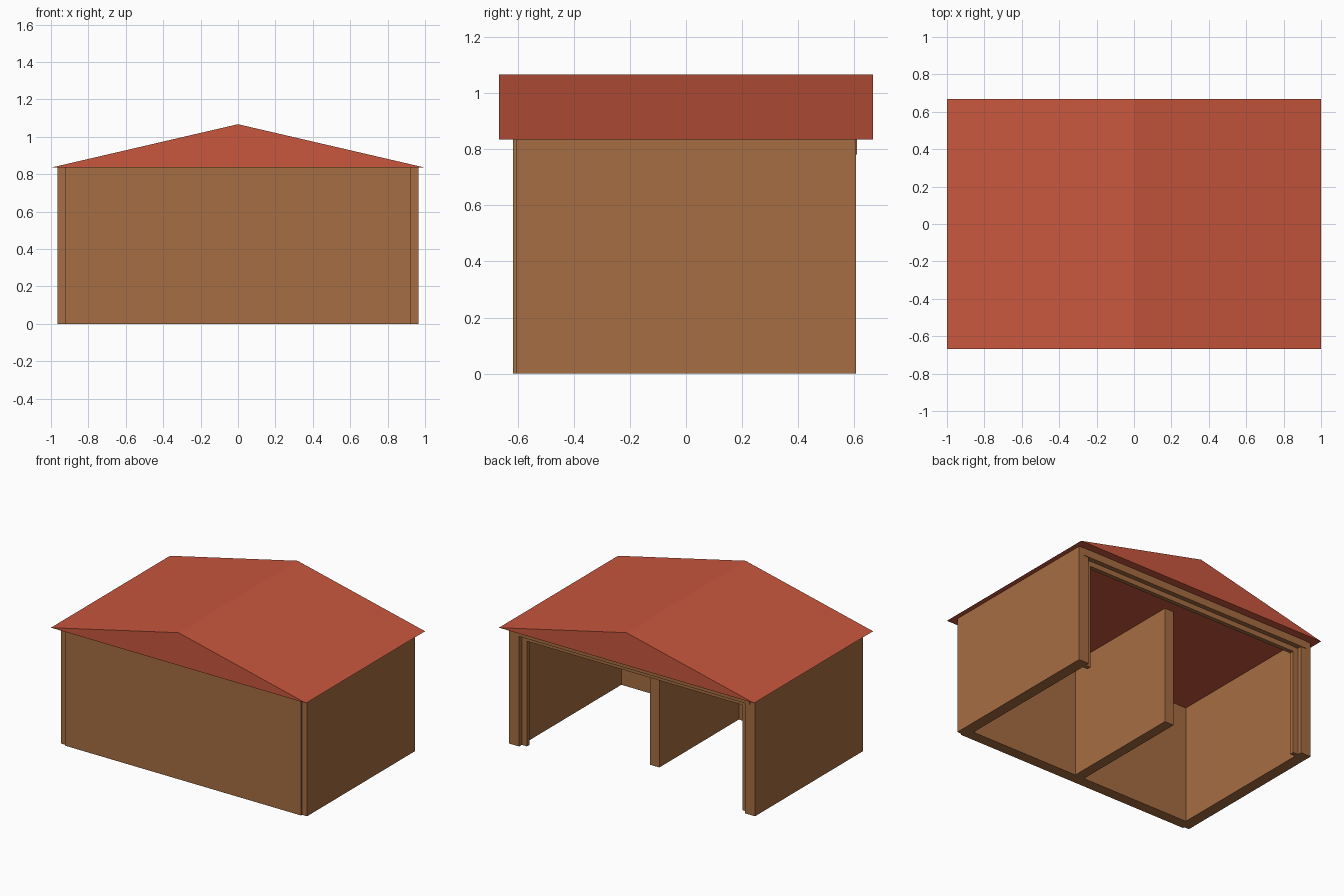
import bpy
import bmesh

if "Cube" in bpy.data.objects:
    bpy.data.objects.remove(bpy.data.objects["Cube"])


def material(name, color):
    m = bpy.data.materials.new(name)
    m.diffuse_color = (*color, 1)
    m.use_nodes = True
    m.node_tree.nodes["Principled BSDF"].inputs["Base Color"].default_value = m.diffuse_color
    return m


WOOD = material("brown wood", (0.381, 0.153, 0.054))
TILE = material("red roof", (0.578, 0.095, 0.047))
EAVE = 0.835   # underside of the roof
RIDGE = 1.067


def new_object(name, bm, mat):
    bmesh.ops.recalc_face_normals(bm, faces=bm.faces)
    mesh = bpy.data.meshes.new(name)
    bm.to_mesh(mesh)
    bm.free()
    mesh.materials.append(mat)
    ob = bpy.data.objects.new(name, mesh)
    bpy.context.collection.objects.link(ob)
    return ob


def box(name, x, y, z, mat=WOOD):
    """Box from (min, max) ranges on each axis."""
    bm = bmesh.new()
    bmesh.ops.create_cube(bm, size=1)
    for v in bm.verts:
        v.co = [r[0] if c < 0 else r[1] for c, r in zip(v.co, (x, y, z))]
    return new_object(name, bm, mat)


# Solid gable roof: triangular profile extruded along y
bm = bmesh.new()
profile = [(-1, EAVE), (1, EAVE), (0, RIDGE)]
gable = bm.faces.new([bm.verts.new((x, -0.667, z)) for x, z in profile])
ext = bmesh.ops.extrude_face_region(bm, geom=[gable], use_keep_orig=True)
moved = [g for g in ext["geom"] if isinstance(g, bmesh.types.BMVert)]
bmesh.ops.translate(bm, verts=moved, vec=(0, 1.334, 0))
new_object("roof", bm, TILE)

# Closed front wall, standing slightly proud of the side walls
box("front_wall", (-0.926, 0.926), (-0.617, -0.54), (0, EAVE))

# Side walls and the jambs of the open back
for side, s in (("left", -1), ("right", 1)):
    box(side + "_wall", sorted((s * 0.885, s * 0.965)), (-0.605, 0.605), (0, EAVE))
    box(side + "_jamb", sorted((s * 0.845, s * 0.885)), (0.545, 0.575), (0, 0.78))

# Middle partition, stopping short of the opening
box("partition", (-0.036, 0.036), (-0.54, 0.35), (0, EAVE))

# Beam over the opening and the frame rail beneath it
box("header_beam", (-0.926, 0.926), (0.53, 0.609), (0.782, EAVE))
box("frame_rail", (-0.845, 0.845), (0.545, 0.575), (0.745, 0.782))
